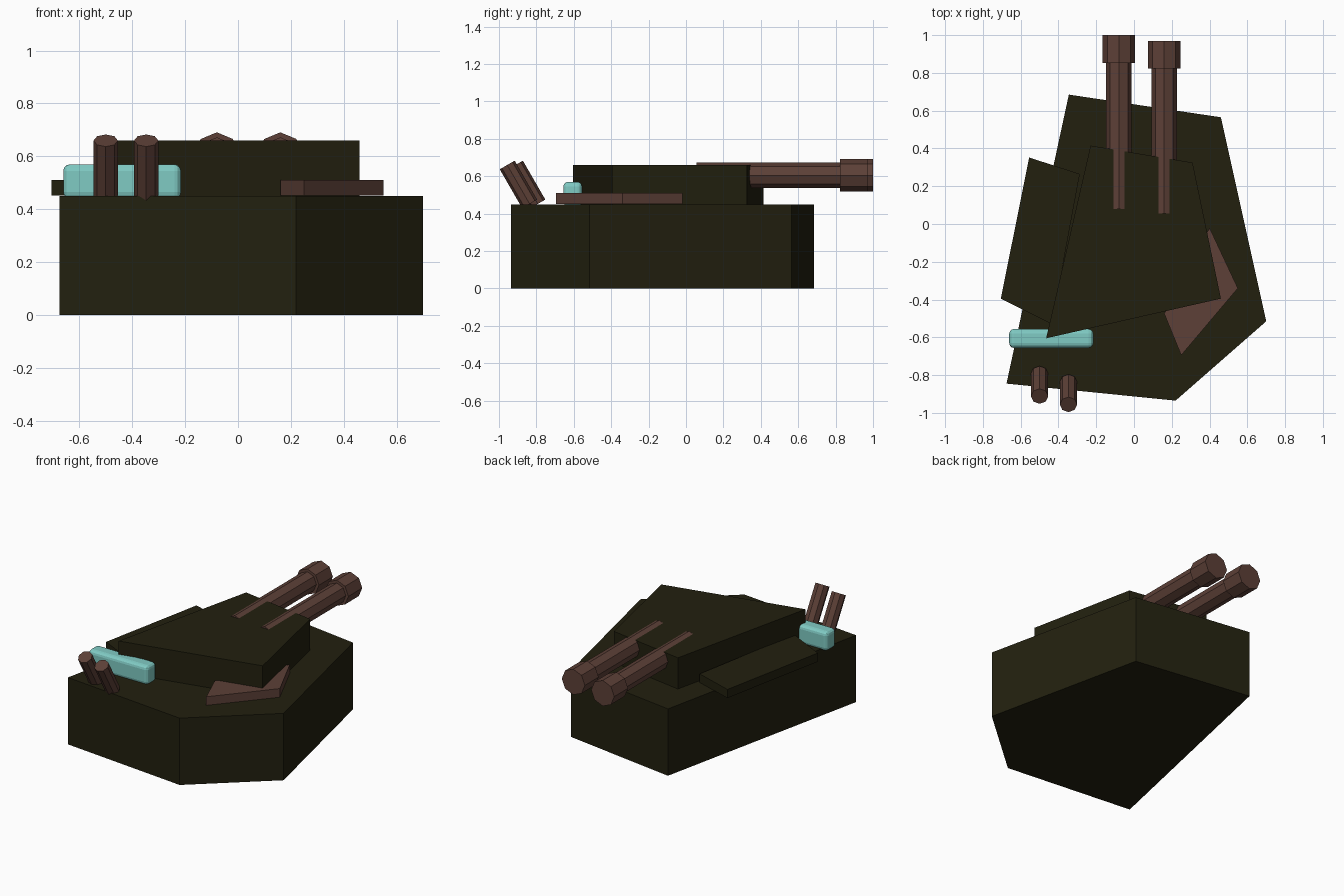
import bpy, bmesh, math
from mathutils import Vector

if "Cube" in bpy.data.objects:
    bpy.data.objects.remove(bpy.data.objects["Cube"])


def material(name, rgb):
    m = bpy.data.materials.new(name)
    m.diffuse_color = (*rgb, 1)
    m.use_nodes = True
    m.node_tree.nodes["Principled BSDF"].inputs["Base Color"].default_value = m.diffuse_color
    return m


OLIVE = material("dark_olive", (0.016, 0.0144, 0.0048))
BROWN = material("brown", (0.109, 0.051, 0.038))
AQUA = material("aqua", (0.216, 0.597, 0.552))


def finish(name, bm, mat):
    bmesh.ops.recalc_face_normals(bm, faces=bm.faces)
    mesh = bpy.data.meshes.new(name)
    bm.to_mesh(mesh)
    bm.free()
    mesh.materials.append(mat)
    ob = bpy.data.objects.new(name, mesh)
    bpy.context.collection.objects.link(ob)
    return ob


def slab(name, outline, z0, z1, mat):
    """Extrude a plan outline from z0 up to z1."""
    bm = bmesh.new()
    face = bm.faces.new([bm.verts.new((x, y, z0)) for x, y in outline])
    ext = bmesh.ops.extrude_face_region(bm, geom=[face])["geom"]
    top = [v for v in ext if isinstance(v, bmesh.types.BMVert)]
    bmesh.ops.translate(bm, verts=top, vec=(0, 0, z1 - z0))
    return finish(name, bm, mat)


def rod(name, start, end, r, mat):
    """Eight-sided rod between two points, a corner facing up/forward."""
    a, b = Vector(start), Vector(end)
    axis = (b - a).normalized()
    side = Vector((1, 0, 0))
    up = side.cross(axis)
    bm = bmesh.new()
    rings = []
    for p in (a, b):
        rings.append([bm.verts.new(p + r * (math.cos(t) * side + math.sin(t) * up))
                      for t in (i * math.tau / 8 for i in range(8))])
    for i in range(8):
        j = (i + 1) % 8
        bm.faces.new((rings[0][i], rings[0][j], rings[1][j], rings[1][i]))
    bm.faces.new(rings[0])
    bm.faces.new(rings[1])
    return finish(name, bm, mat)


# Hull and raised upper deck
slab("hull", [(-0.345, 0.685), (0.46, 0.565), (0.70, -0.515),
              (0.22, -0.935), (-0.675, -0.845)], 0, 0.45, OLIVE)
slab("upper_deck", [(-0.23, 0.415), (0.31, 0.325), (0.46, -0.395),
                    (-0.465, -0.605)], 0.45, 0.66, OLIVE)

# Side plates lying on the hull
slab("left_plate", [(-0.555, 0.352), (-0.287, 0.265), (-0.435, -0.53),
                    (-0.705, -0.395)], 0.452, 0.51, OLIVE)
slab("right_plate", [(0.40, -0.02), (0.55, -0.34), (0.25, -0.695),
                     (0.16, -0.475)], 0.452, 0.51, BROWN)

# Twin barrels with thicker muzzles
for side, x, y0, tip in (("left", -0.08, 0.08, 1.0), ("right", 0.16, 0.055, 0.97)):
    rod(side + "_barrel", (x, y0, 0.605), (x, tip - 0.02, 0.605), 0.067, BROWN)
    rod(side + "_muzzle", (x, tip - 0.147, 0.605), (x, tip, 0.605), 0.086, BROWN)

# Twin exhaust pipes leaning forward
for side, x, y in (("left", -0.50, -0.912), ("right", -0.347, -0.956)):
    rod(side + "_exhaust", (x, y + 0.12, 0.452), (x, y, 0.66), 0.046, BROWN)

# Rounded light bar
bm = bmesh.new()
bmesh.ops.create_cube(bm, size=1)
bmesh.ops.scale(bm, vec=(0.445, 0.1, 0.13), verts=bm.verts)
bmesh.ops.translate(bm, vec=(-0.438, -0.606, 0.505), verts=bm.verts)
bar = finish("light_bar", bm, AQUA)
bev = bar.modifiers.new("bevel", "BEVEL")
bev.width = 0.025
bev.segments = 3
